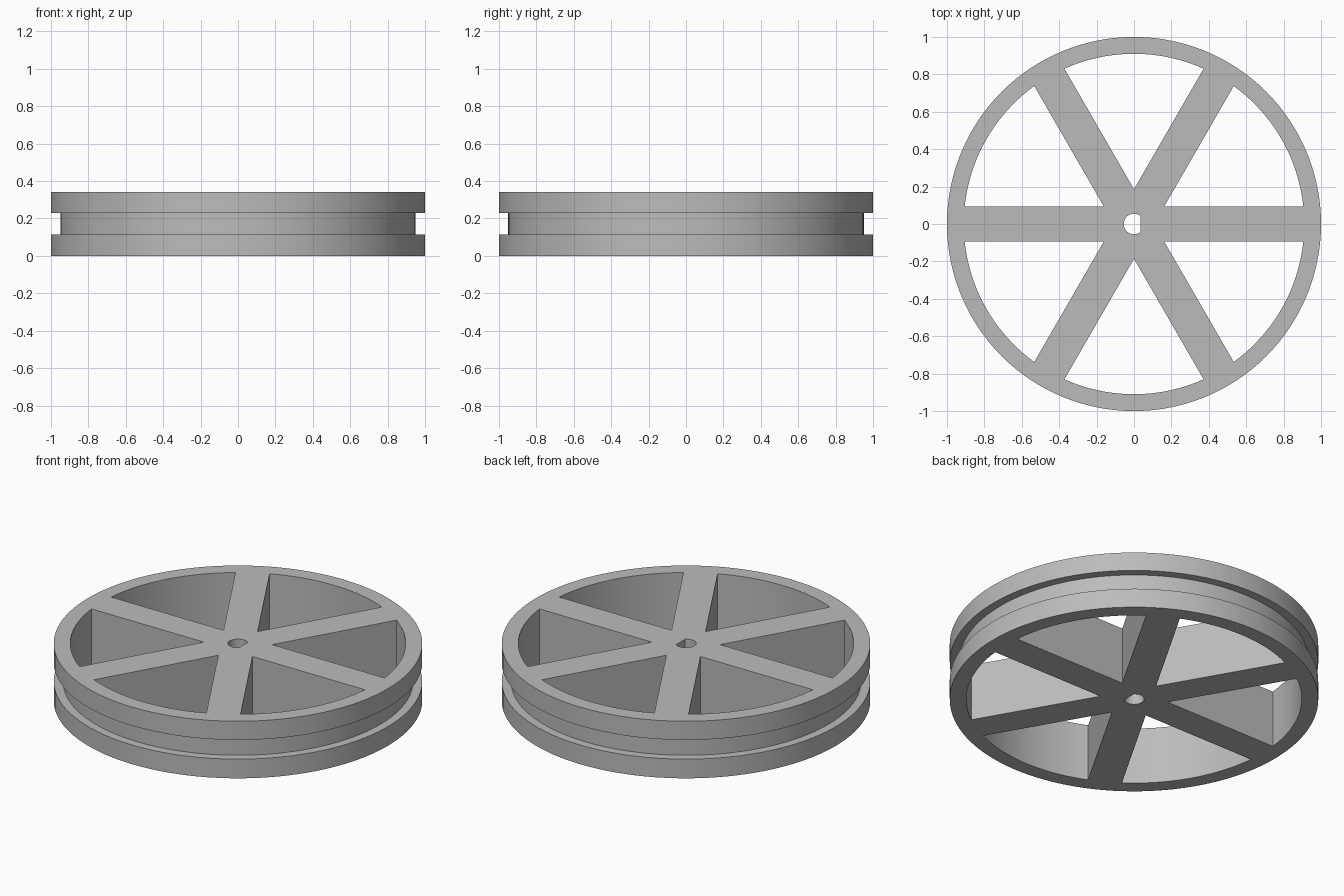
import bpy, bmesh
from math import pi, cos, sin, tan, sqrt, asin, acos, radians

cube = bpy.data.objects.get("Cube")
if cube:
    bpy.data.objects.remove(cube, do_unlink=True)

HEIGHT = 0.342
GROOVE_LOW, GROOVE_HIGH = 0.115, 0.23
R_OUT, R_GROOVE, R_IN = 1.0, 0.95, 0.91
SPOKES, HALF_W = 6, 0.093
BORE_R, BORE_FLAT = 0.055, 0.035
SEGMENTS = 128

grey = bpy.data.materials.new("plain_grey")
grey.use_nodes = True
colour = (0.5, 0.5, 0.5, 1)
grey.diffuse_color = colour
grey.node_tree.nodes["Principled BSDF"].inputs["Base Color"].default_value = colour


def make_object(name, bm):
    bmesh.ops.recalc_face_normals(bm, faces=bm.faces)
    mesh = bpy.data.meshes.new(name)
    bm.to_mesh(mesh)
    bm.free()
    mesh.materials.append(grey)
    obj = bpy.data.objects.new(name, mesh)
    bpy.context.collection.objects.link(obj)
    return obj


def arc(radius, start, end, steps):
    angles = [start + (end - start) * i / steps for i in range(steps + 1)]
    return [(radius * cos(a), radius * sin(a)) for a in angles]


def prism(bm, outline, low, high):
    face = bm.faces.new([bm.verts.new((x, y, low)) for x, y in outline])
    top = bmesh.ops.extrude_face_region(bm, geom=[face])["geom"]
    verts = [v for v in top if isinstance(v, bmesh.types.BMVert)]
    bmesh.ops.translate(bm, verts=verts, vec=(0, 0, high - low))


# Grooved disc: stacked rings closed by flat ends
profile = [(R_OUT, 0), (R_OUT, GROOVE_LOW), (R_GROOVE, GROOVE_LOW),
           (R_GROOVE, GROOVE_HIGH), (R_OUT, GROOVE_HIGH), (R_OUT, HEIGHT)]
bm = bmesh.new()
rings = [[bm.verts.new((r * cos(2 * pi * i / SEGMENTS), r * sin(2 * pi * i / SEGMENTS), z))
          for i in range(SEGMENTS)] for r, z in profile]
for a, b in zip(rings, rings[1:]):
    for i in range(SEGMENTS):
        j = (i + 1) % SEGMENTS
        bm.faces.new((a[i], a[j], b[j], b[i]))
bm.faces.new(rings[0])
bm.faces.new(rings[-1])
wheel = make_object("spoked_pulley_wheel", bm)

# Wedge windows between the spokes, and the D-shaped axle bore
bm = bmesh.new()
step = 2 * pi / SPOKES
corner = HALF_W / sin(step / 2)
edge = asin(HALF_W / R_IN)
for k in range(SPOKES):
    a = k * step
    tip = (corner * cos(a + step / 2), corner * sin(a + step / 2))
    prism(bm, [tip] + arc(R_IN, a + edge, a + step - edge, 20), -0.1, HEIGHT + 0.1)
flat = acos(BORE_FLAT / BORE_R)
prism(bm, arc(BORE_R, flat, 2 * pi - flat, 32), -0.1, HEIGHT + 0.1)
cutter = make_object("window_cutter", bm)

cut = wheel.modifiers.new("windows", "BOOLEAN")
cut.operation = "DIFFERENCE"
cut.solver = "EXACT"
cut.object = cutter
bpy.ops.object.select_all(action="DESELECT")
wheel.select_set(True)
bpy.context.view_layer.objects.active = wheel
bpy.ops.object.modifier_apply(modifier=cut.name)
bpy.data.objects.remove(cutter, do_unlink=True)
bpy.ops.object.shade_smooth_by_angle(angle=radians(30))
